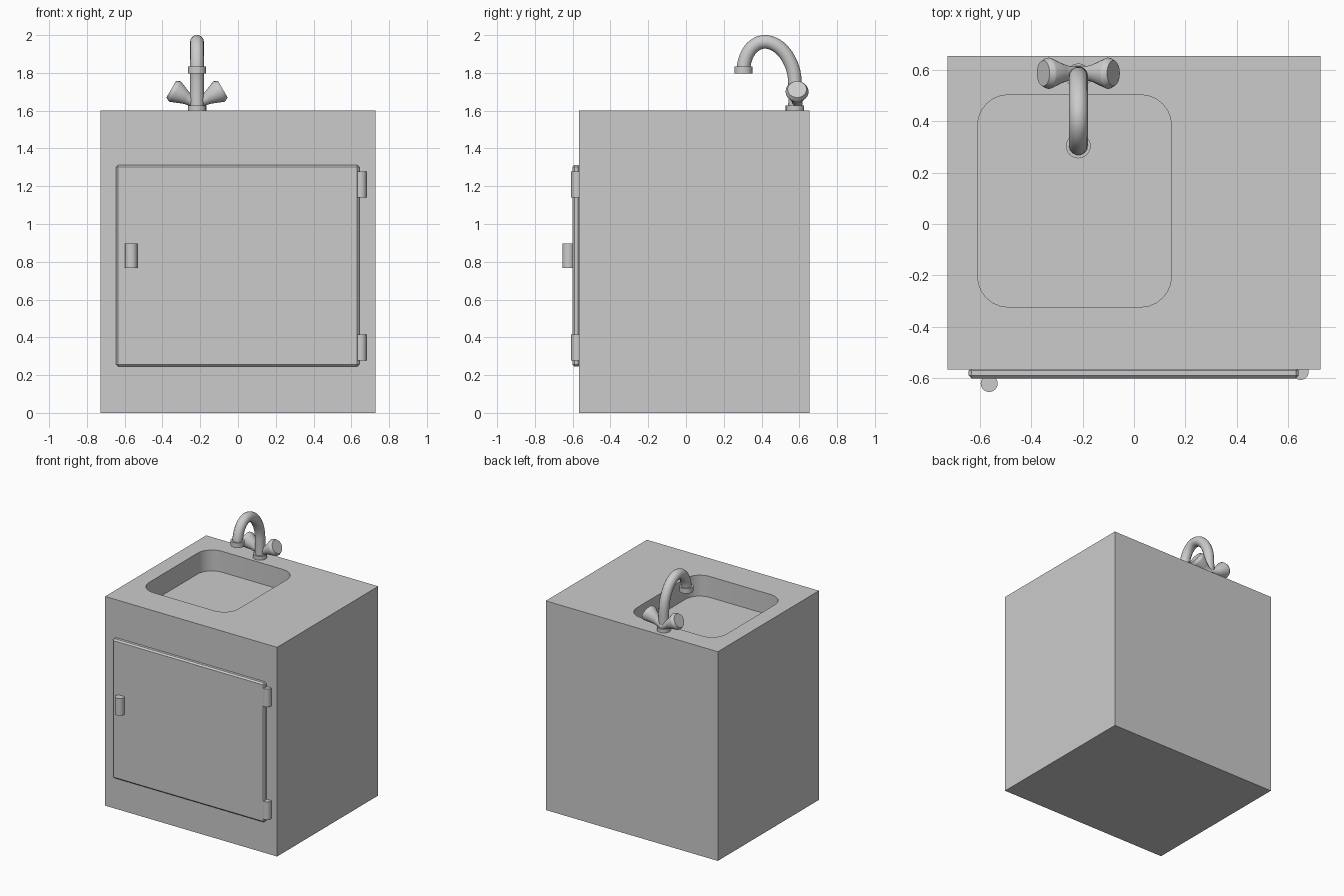
import bpy, bmesh, math
from mathutils import Vector

if "Cube" in bpy.data.objects:
    bpy.data.objects.remove(bpy.data.objects["Cube"])

FX, FY = -0.217, 0.577  # faucet centre


def finish(name, bm, smooth=True):
    bmesh.ops.recalc_face_normals(bm, faces=bm.faces[:])
    me = bpy.data.meshes.new(name)
    bm.to_mesh(me)
    bm.free()
    ob = bpy.data.objects.new(name, me)
    bpy.context.collection.objects.link(ob)
    if smooth:
        bpy.ops.object.select_all(action='DESELECT')
        ob.select_set(True)
        bpy.context.view_layer.objects.active = ob
        bpy.ops.object.shade_smooth_by_angle(angle=math.radians(35))
    return ob


def box(name, lo, hi):
    bm = bmesh.new()
    bmesh.ops.create_cube(bm, size=1)
    for v in bm.verts:
        v.co = [(a + b) / 2 + c * (b - a) for a, b, c in zip(lo, hi, v.co)]
    return finish(name, bm, False)


def lathe(name, profile, origin, axis=(0, 0, 1), sides=24):
    """Closed turned solid from (radius, distance along axis) pairs."""
    rot = Vector(axis).to_track_quat('Z', 'Y')
    bm = bmesh.new()
    rings = []
    for r, s in profile:
        ring = []
        for i in range(sides):
            a = 2 * math.pi * i / sides
            p = Vector((r * math.cos(a), r * math.sin(a), s))
            ring.append(bm.verts.new(rot @ p + Vector(origin)))
        rings.append(ring)
    for lo, hi in zip(rings, rings[1:]):
        for i in range(sides):
            j = (i + 1) % sides
            bm.faces.new((lo[i], lo[j], hi[j], hi[i]))
    bm.faces.new(rings[0])
    bm.faces.new(rings[-1])
    return finish(name, bm)


def rounded_prism(name, x0, x1, y0, y1, z0, z1, r, seg=6):
    bm = bmesh.new()
    verts = []
    corners = [(x1 - r, y1 - r), (x0 + r, y1 - r), (x0 + r, y0 + r), (x1 - r, y0 + r)]
    for k, (cx, cy) in enumerate(corners):
        for i in range(seg + 1):
            a = math.pi / 2 * (k + i / seg)
            verts.append(bm.verts.new((cx + r * math.cos(a), cy + r * math.sin(a), z0)))
    face = bm.faces.new(verts)
    top = bmesh.ops.extrude_face_region(bm, geom=[face])
    for v in top['geom']:
        if isinstance(v, bmesh.types.BMVert):
            v.co.z = z1
    return finish(name, bm)


# Cabinet with the basin cut into its top
cabinet = box("cabinet", (-0.728, -0.567, 0), (0.728, 0.655, 1.6))
cutter = rounded_prism("basin_cutter", -0.61, 0.146, -0.324, 0.504, 1.44, 1.7, 0.12)
cutter.hide_render = True
cutter.hide_set(True)
cut = cabinet.modifiers.new("basin", 'BOOLEAN')
cut.object = cutter
cut.operation = 'DIFFERENCE'
cut.solver = 'EXACT'
bpy.context.view_layer.objects.active = cabinet
bpy.ops.object.modifier_apply(modifier="basin")
bpy.data.objects.remove(cutter)
cabinet.select_set(True)
bpy.ops.object.shade_smooth_by_angle(angle=math.radians(35))

# Door with a small chamfer
door = box("door", (-0.645, -0.602, 0.246), (0.642, -0.56, 1.312))
bev = door.modifiers.new("chamfer", 'BEVEL')
bev.width = 0.011
bev.segments = 1

# Hinges and door handle
for name, z in (("lower_hinge", 0.278), ("upper_hinge", 1.14)):
    lathe(name, [(0.031, 0), (0.031, 0.137)], (0.65, -0.577, z))
lathe("door_handle", [(0.033, 0), (0.033, 0.132)], (-0.565, -0.622, 0.766))

# Faucet base and spout tip
lathe("faucet_base", [(0.049, 0), (0.049, 0.03)], (FX, FY, 1.598))
lathe("spout_tip", [(0.048, 0), (0.048, 0.038)], (FX, 0.304, 1.796))

# Curved spout
path = [(0.304, 1.81), (0.308, 1.85), (0.327, 1.903), (0.362, 1.945), (0.41, 1.964),
        (0.462, 1.954), (0.51, 1.92), (0.547, 1.867), (0.57, 1.805), (0.577, 1.74), (0.577, 1.61)]
cu = bpy.data.curves.new("spout", 'CURVE')
cu.dimensions = '3D'
cu.bevel_depth = 0.037
cu.bevel_resolution = 5
cu.resolution_u = 3
cu.use_fill_caps = True
sp = cu.splines.new('BEZIER')
sp.bezier_points.add(len(path) - 1)
for bp, (y, z) in zip(sp.bezier_points, path):
    bp.co = (FX, y, z)
    bp.handle_left_type = bp.handle_right_type = 'AUTO'
bpy.context.collection.objects.link(bpy.data.objects.new("spout", cu))

# Flared tap knobs, tilted outward on each side
knob = [(0.028, 0.0), (0.028, 0.04), (0.036, 0.07), (0.061, 0.132), (0.06, 0.14), (0.05, 0.158)]
for name, side in (("left_knob", -1), ("right_knob", 1)):
    tilt = math.radians(30)
    lathe(name, knob, (FX, 0.588, 1.634), (side * math.cos(tilt), 0, math.sin(tilt)))
